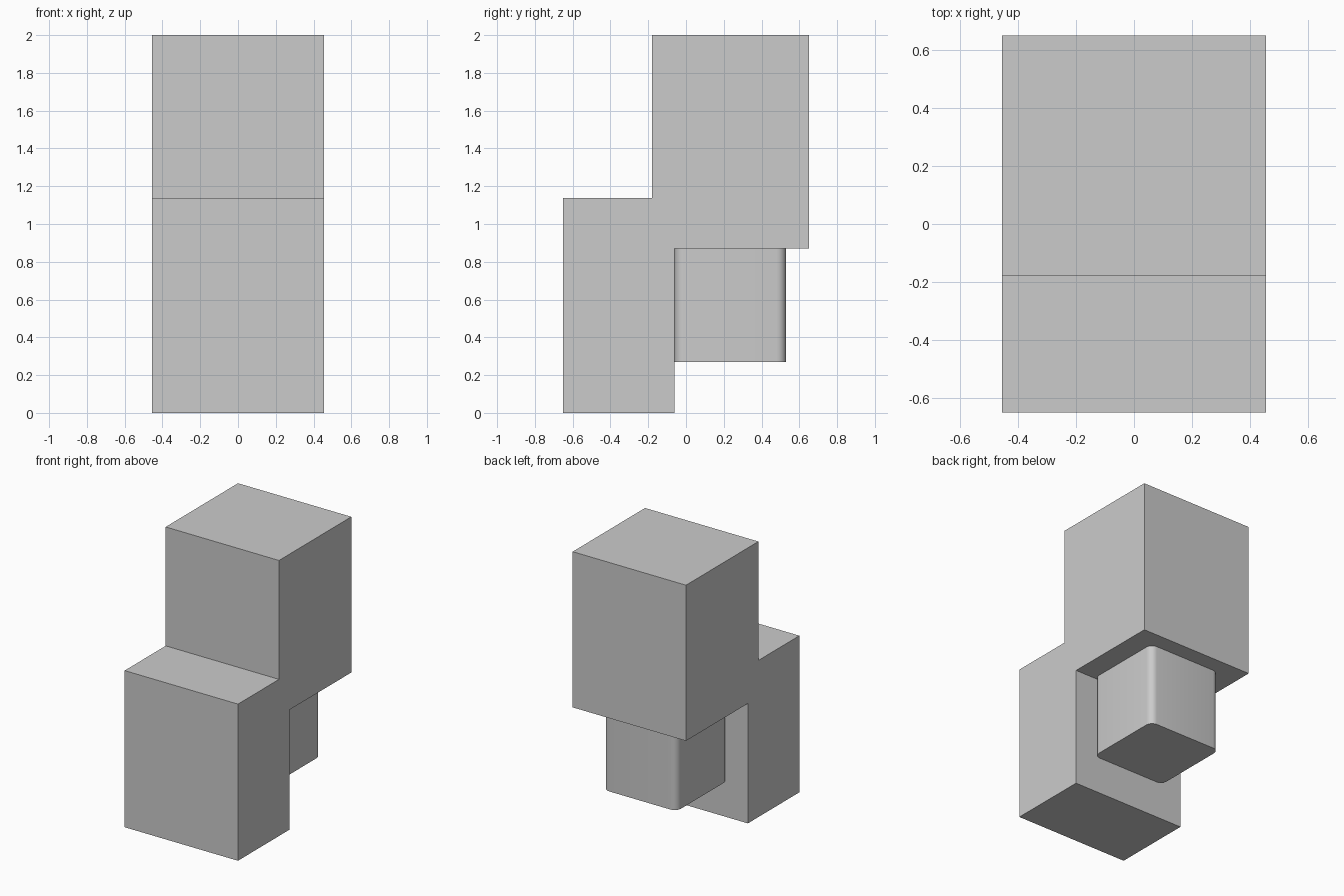
import bpy
import bmesh

if "Cube" in bpy.data.objects:
    bpy.data.objects.remove(bpy.data.objects["Cube"])


def extrude(name, profile, to_3d, offset):
    """Extrude a closed 2D profile into a solid object."""
    bm = bmesh.new()
    face = bm.faces.new([bm.verts.new(to_3d(a, b)) for a, b in profile])
    result = bmesh.ops.extrude_face_region(bm, geom=[face])
    verts = [g for g in result["geom"] if isinstance(g, bmesh.types.BMVert)]
    bmesh.ops.translate(bm, verts=verts, vec=offset)
    bmesh.ops.recalc_face_normals(bm, faces=bm.faces)
    mesh = bpy.data.meshes.new(name)
    bm.to_mesh(mesh)
    bm.free()
    obj = bpy.data.objects.new(name, mesh)
    bpy.context.collection.objects.link(obj)
    return obj


# Stepped body: side profile (y, z) extruded across x
HALF_W = 0.455
steps = [(-0.65, 0), (-0.06, 0), (-0.06, 0.87), (0.65, 0.87),
         (0.65, 2), (-0.18, 2), (-0.18, 1.137), (-0.65, 1.137)]
extrude("stepped_body", steps, lambda y, z: (-HALF_W, y, z), (2 * HALF_W, 0, 0))

# Small block tucked under the overhang, with rounded upright edges
X, Y0, Y1 = 0.295, -0.06, 0.53
block = extrude("small_block", [(-X, Y0), (X, Y0), (X, Y1), (-X, Y1)],
                lambda x, y: (x, y, 0.27), (0, 0, 0.6))
bm = bmesh.new()
bm.from_mesh(block.data)
upright = [e for e in bm.edges if abs(e.verts[0].co.z - e.verts[1].co.z) > 0.1]
bmesh.ops.bevel(bm, geom=upright, offset=0.05, offset_type='OFFSET',
                segments=6, profile=0.5, affect='EDGES')
bm.to_mesh(block.data)
bm.free()

bpy.ops.object.select_all(action='DESELECT')
block.select_set(True)
bpy.context.view_layer.objects.active = block
bpy.ops.object.shade_smooth_by_angle()
